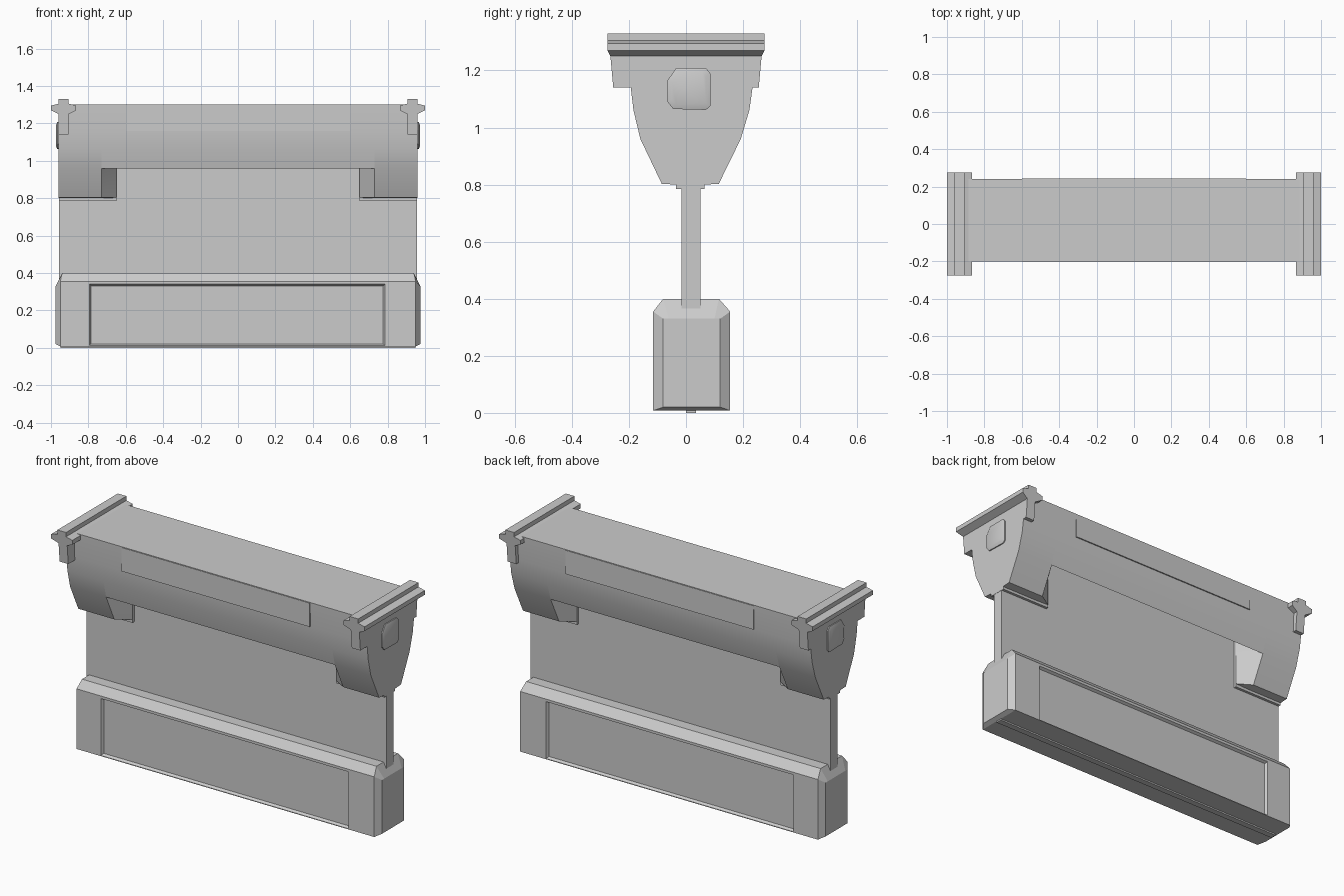
import bpy, bmesh

cube = bpy.data.objects.get("Cube")
if cube:
    bpy.data.objects.remove(cube)

grey = bpy.data.materials.new("plain_grey")
grey.use_nodes = True
GREY = (0.6, 0.6, 0.6, 1)
grey.diffuse_color = GREY
grey.node_tree.nodes["Principled BSDF"].inputs["Base Color"].default_value = GREY


def finish(bm, name, smooth=False):
    bmesh.ops.recalc_face_normals(bm, faces=bm.faces)
    me = bpy.data.meshes.new(name)
    bm.to_mesh(me)
    bm.free()
    me.materials.append(grey)
    ob = bpy.data.objects.new(name, me)
    bpy.context.collection.objects.link(ob)
    if smooth:
        bpy.ops.object.select_all(action='DESELECT')
        ob.select_set(True)
        bpy.context.view_layer.objects.active = ob
        bpy.ops.object.shade_smooth_by_angle(angle=0.5)
    return ob


def loft(rings):
    """Closed solid through matching rings of points."""
    bm = bmesh.new()
    vs = [[bm.verts.new(p) for p in r] for r in rings]
    n = len(vs[0])
    for a, b in zip(vs, vs[1:]):
        for i in range(n):
            bm.faces.new((a[i], a[(i + 1) % n], b[(i + 1) % n], b[i]))
    bm.faces.new(vs[0])
    bm.faces.new(vs[-1])
    return bm


def box(name, x0, x1, y0, y1, z0, z1):
    ring = [(x0, y0), (x1, y0), (x1, y1), (x0, y1)]
    return finish(loft([[(x, y, z) for x, y in ring] for z in (z0, z1)]), name)


# Base: chamfered block with a recessed field front and back
body = [(-.115, .008), (-.115, .355), (-.08, .4), (.115, .4), (.155, .355), (.155, .008)]
end = [(-.08, .02), (-.08, .33), (-.06, .33), (.1, .33), (.12, .33), (.12, .02)]
rings = []
for s in (-1, 1):
    outer = [(s * .975, y, z) for y, z in end]
    inner = [(s * (.94 if z > .39 else .95), y, z) for y, z in body]
    rings += [outer, inner] if s < 0 else [inner, outer]
bm = loft(rings)
bmesh.ops.recalc_face_normals(bm, faces=bm.faces)
bm.faces.ensure_lookup_table()
sides = [f for f in bm.faces if abs(f.normal.y) > .99 and f.calc_area() > .4]
for f in sides:
    bmesh.ops.inset_region(bm, faces=[f], thickness=.01)
    for v in f.verts:
        v.co.x = .785 if v.co.x > 0 else -.795
        v.co.z = .34 if v.co.z > .2 else .012
    bmesh.ops.inset_region(bm, faces=[f], thickness=.012, depth=-.015)
finish(bm, "base")
box("base_foot", -.95, .95, 0, .035, 0, .02)

# Upright panel
box("panel", -.957, .957, -.015, .05, .34, 1.27)

# Housing: curved hull, open underneath between its two end legs
profile = [(-.035, .8), (-.085, .803), (-.16, .96), (-.184, 1.06), (-.196, 1.16), (-.2, 1.3),
           (.24, 1.3), (.236, 1.16), (.222, 1.06), (.192, .96), (.115, .803), (.065, .8)]
bm = bmesh.new()
cols = [[bm.verts.new((x, y, z)) for y, z in profile] for x in (-.96, -.73, .73, .96)]
for c in range(3):
    for i in range(len(profile) - 1):
        if c == 1 and i in (0, 1, 9, 10):
            continue
        a, b = cols[c], cols[c + 1]
        bm.faces.new((a[i], a[i + 1], b[i + 1], b[i]))
bm.faces.new(cols[0])
bm.faces.new(cols[3])
# Slanted inner walls of the legs
for col, x in ((cols[1], -.65), (cols[2], .65)):
    for idx, y in (((1, 2, 3, 4, 5), -.035), ((10, 9, 8, 7, 6), .065)):
        guide = [bm.verts.new((x, y, col[i].co.z)) for i in idx]
        for k in range(4):
            bm.faces.new((col[idx[k]], col[idx[k + 1]], guide[k + 1], guide[k]))
        bm.faces.new((col[idx[0]], col[0 if y < 0 else 11], guide[0]))
finish(bm, "housing", True)

# Faint raised fields on the long sides of the housing
for name, y0, y1 in (("front_field", -.203, -.19), ("back_field", .23, .243)):
    box(name, -.6, .6, y0, y1, 1.16, 1.297)

# Guides, end brackets and end knobs, one set per side
cross = [(.96, 1.33), (.905, 1.33), (.905, 1.305), (.865, 1.295), (.865, 1.27), (.905, 1.25),
         (.905, 1.14), (.96, 1.14), (.96, 1.25), (1, 1.27), (1, 1.295), (.96, 1.305)]
knob = [(-.065, 1.09), (-.065, 1.165), (-.035, 1.208), (.07, 1.208),
        (.085, 1.19), (.085, 1.075), (.07, 1.062), (-.045, 1.065)]
for s, side in ((-1, "right"), (1, "left")):
    box(side + "_guide", min(s * .65, s * .958), max(s * .65, s * .958), -.035, .065, .785, 1.28)
    ends = []
    for t in (-1, 1):
        ends.append([(s * x, t * (.255 if z < 1.2 else .265 if z < 1.26 else .275), z)
                     for x, z in cross])
    # Bracket arms stop at the hull so that the end face stays flush
    bm = loft(ends)
    for v in bm.verts:
        if v.co.z < 1.2:
            v.co.z = 1.14
    bracket = finish(bm, side + "_bracket")
    plate = [(s * .955, y, z) for y, z in knob]
    top = [(s * .966, y, z) for y, z in knob]
    crown = [(s * .972, .01 + (y - .01) * .8, 1.135 + (z - 1.135) * .8) for y, z in knob]
    finish(loft([plate, top, crown]), side + "_knob", True)
